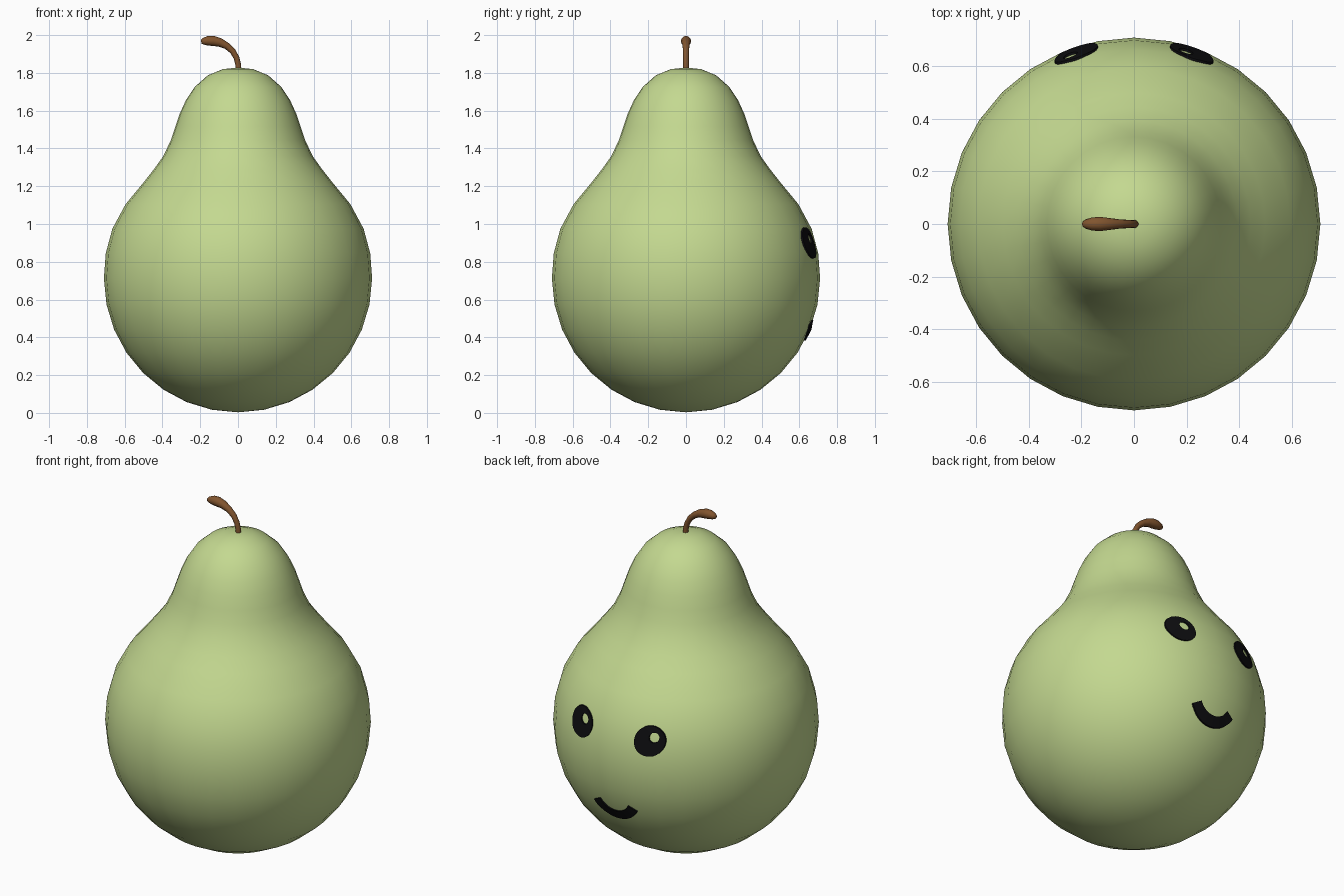
import bpy, bmesh, math
from mathutils import Vector

if "Cube" in bpy.data.objects:
    bpy.data.objects.remove(bpy.data.objects["Cube"])


def material(name, rgb):
    m = bpy.data.materials.new(name)
    m.diffuse_color = (*rgb, 1)
    m.use_nodes = True
    m.node_tree.nodes["Principled BSDF"].inputs["Base Color"].default_value = m.diffuse_color
    return m


GREEN = material("pear green", (0.55, 0.69, 0.28))
BROWN = material("stem brown", (0.22, 0.09, 0.028))
BLACK = material("face black", (0.004, 0.004, 0.005))


def finish(bm, name, mat, angle):
    bmesh.ops.recalc_face_normals(bm, faces=bm.faces[:])
    mesh = bpy.data.meshes.new(name)
    bm.to_mesh(mesh)
    bm.free()
    mesh.materials.append(mat)
    ob = bpy.data.objects.new(name, mesh)
    bpy.context.collection.objects.link(ob)
    bpy.ops.object.select_all(action='DESELECT')
    bpy.context.view_layer.objects.active = ob
    ob.select_set(True)
    bpy.ops.object.shade_smooth_by_angle(angle=math.radians(angle))
    return ob


def bridge(bm, a, b, closed=True):
    n = len(a)
    for i in range(n if closed else n - 1):
        j = (i + 1) % n
        bm.faces.new((a[i], a[j], b[j], b[i]))


def fan(bm, ring, tip):
    for i in range(len(ring)):
        bm.faces.new((ring[i], ring[(i + 1) % len(ring)], tip))


# Body: round lower half, then a drawn-up neck and domed top
BOTTOM, TOP, RAD = 0.003, 1.828, 0.71
profile = [(RAD * math.sin(i * math.pi / 16), BOTTOM + RAD * (1 - math.cos(i * math.pi / 16)))
           for i in range(1, 9)]
profile += [(0.70, 0.845), (0.665, 0.975), (0.595, 1.105), (0.50, 1.22), (0.445, 1.29),
            (0.395, 1.36), (0.355, 1.445), (0.332, 1.515), (0.308, 1.585), (0.276, 1.655),
            (0.23, 1.725), (0.16, 1.787), (0.08, 1.82)]
bm = bmesh.new()
rings = [[bm.verts.new((r * math.sin(k * math.pi / 16), r * math.cos(k * math.pi / 16), z))
          for k in range(32)] for r, z in profile]
for a, b in zip(rings, rings[1:]):
    bridge(bm, a, b)
fan(bm, rings[0], bm.verts.new((0, 0, BOTTOM)))
fan(bm, rings[-1], bm.verts.new((0, 0, TOP)))
finish(bm, "pear_body", GREEN, 60)

# Stem: curved tube that swells near its bent tip
path = [(0.003, 1.80, 0.015), (0.002, 1.84, 0.015), (-0.008, 1.88, 0.015), (-0.028, 1.915, 0.016),
        (-0.058, 1.942, 0.018), (-0.095, 1.961, 0.023), (-0.13, 1.969, 0.027),
        (-0.16, 1.970, 0.025), (-0.183, 1.967, 0.018), (-0.195, 1.964, 0.010)]
pts = [Vector((x, 0, z)) for x, z, _ in path]
bm = bmesh.new()
rings = []
for i, p in enumerate(pts):
    tangent = (pts[min(i + 1, len(pts) - 1)] - pts[max(i - 1, 0)]).normalized()
    side = Vector((0, 1, 0))
    up = tangent.cross(side)
    rings.append([bm.verts.new(p + path[i][2] * (side * math.cos(k * math.pi / 6)
                  + up * math.sin(k * math.pi / 6))) for k in range(12)])
for a, b in zip(rings, rings[1:]):
    bridge(bm, a, b)
bm.faces.new(rings[0])
bm.faces.new(rings[-1])
finish(bm, "stem", BROWN, 60)


def body_radius(z):
    for (r0, z0), (r1, z1) in zip(profile, profile[1:]):
        if z0 <= z <= z1:
            return r0 + (r1 - r0) * (z - z0) / (z1 - z0)
    return 0


def plate(name, outer, inner, closed):
    """Thin strip between two outlines, wrapped on the back of the body."""
    bm = bmesh.new()

    def loop(line, lift):
        return [bm.verts.new((x, math.sqrt(body_radius(z) ** 2 - x * x) + lift, z))
                for x, z in line]
    fo, fi = loop(outer, 0.009), loop(inner, 0.009)
    bo, bi = loop(outer, 0.0), loop(inner, 0.0)
    for a, b in ((fo, fi), (bi, bo), (bo, fo), (fi, bi)):
        bridge(bm, a, b, closed)
    if not closed:
        for e in (0, -1):
            bm.faces.new((fo[e], fi[e], bi[e], bo[e]))
    finish(bm, name, BLACK, 30)


def arc(cx, cz, r, a0, a1, n, end=True):
    steps = n if end else n + 1
    return [(cx + r * math.cos(t), cz + r * math.sin(t))
            for t in (math.radians(a0 + (a1 - a0) * i / steps) for i in range(n + 1))]


# Eyes: discs with a small off-centre opening that shows the skin
for side, x in (("left", 0.22), ("right", -0.22)):
    plate(side + "_eye", arc(x, 0.90, 0.082, 0, 360, 31, False),
          arc(x - 0.022, 0.922, 0.027, 0, 360, 31, False), True)

# Smile: arc-shaped band
plate("smile", arc(0, 0.54, 0.158, 208, 332, 20), arc(0, 0.54, 0.103, 208, 332, 20), False)
